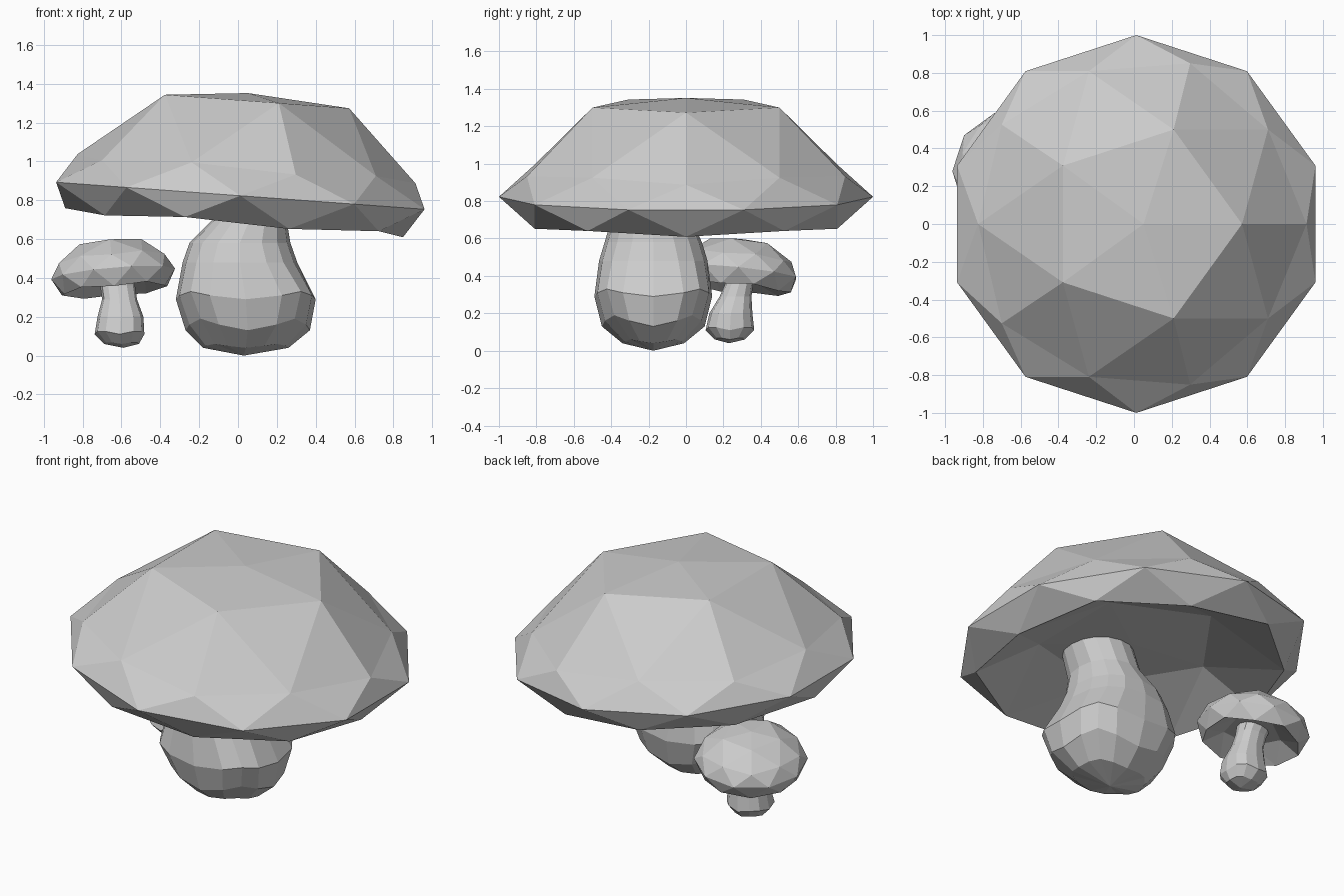
import bpy, bmesh
from math import sin, cos, pi, radians
from mathutils import Matrix

if "Cube" in bpy.data.objects:
    bpy.data.objects.remove(bpy.data.objects["Cube"])


def finish(bm, name):
    bmesh.ops.recalc_face_normals(bm, faces=bm.faces)
    mesh = bpy.data.meshes.new(name)
    bm.to_mesh(mesh)
    bm.free()
    obj = bpy.data.objects.new(name, mesh)
    bpy.context.collection.objects.link(obj)
    return obj


def cap(name, heights, size, turn, tilt_x, tilt_y, loc):
    """Ico sphere whose levels are moved to new heights, hollow below."""
    bm = bmesh.new()
    bmesh.ops.create_icosphere(bm, subdivisions=2, radius=1)
    for v in bm.verts:
        level = min(heights, key=lambda k: abs(k - v.co.z))
        v.co.z = heights[level]
    bm.transform(Matrix.Translation(loc) @ Matrix.Rotation(radians(tilt_y), 4, 'Y')
                 @ Matrix.Rotation(radians(tilt_x), 4, 'X')
                 @ Matrix.Diagonal((*size, 1)) @ Matrix.Rotation(radians(turn), 4, 'Z'))
    return finish(bm, name)


def stem(name, pole, rings, sides):
    """Loft of rings (z, cx, rx, cy, ry, squareness, corner lift) from a bottom point."""
    bm = bmesh.new()

    def soft(c, power):
        return (1 if c >= 0 else -1) * abs(c) ** (2 / power)

    loops = []
    for z, cx, rx, cy, ry, p, lift in rings:
        angles = [2 * pi * i / sides for i in range(sides)]
        loops.append([bm.verts.new((cx + rx * soft(cos(a), p),
                                    cy + ry * soft(sin(a), p),
                                    z + lift * sin(2 * a) ** 2)) for a in angles])
    tip = bm.verts.new(pole)
    for i in range(sides):
        j = (i + 1) % sides
        bm.faces.new((tip, loops[0][j], loops[0][i]))
        for a, b in zip(loops, loops[1:]):
            bm.faces.new((a[i], a[j], b[j], b[i]))
    bm.faces.new(loops[-1])
    return finish(bm, name)


# Large mushroom
cap("large_cap",
    {1: .53, .851: .49, .526: .153, .447: .13, 0: 0,
     -.447: -.13, -.526: -.152, -.851: .04, -1: .03},
    (1, 1, 1), 0, 0, 4.2, (.012, 0, .823))
stem("large_stem", (.03, -.175, 0),
     [(.04, .04, .22, -.175, .165, 2.3, .02),
      (.13, .05, .32, -.175, .275, 2.5, .06),
      (.29, .04, .36, -.175, .315, 2.9, .04),
      (.48, .01, .295, -.175, .29, 2.5, 0),
      (.58, .01, .26, -.175, .26, 2.3, 0),
      (.70, .06, .19, -.185, .215, 2.2, 0),
      (.86, .10, .20, -.20, .20, 2.1, 0)], 16)

# Small mushroom
cap("small_cap",
    {1: .55, .851: .50, .526: .26, .447: .22, 0: 0,
     -.447: -.24, -.526: -.28, -.851: -.05, -1: -.05},
    (.32, .325, .325), -18, -6, -5, (-.643, .28, .420))
stem("small_stem", (-.59, .23, .04),
     [(.06, -.60, .09, .235, .08, 2.3, .01),
      (.11, -.61, .128, .235, .13, 2.4, .02),
      (.20, -.605, .118, .24, .115, 2.4, 0),
      (.29, -.61, .09, .265, .085, 2.3, 0),
      (.36, -.62, .09, .285, .075, 2.2, 0),
      (.43, -.635, .10, .30, .09, 2.2, 0)], 12)
